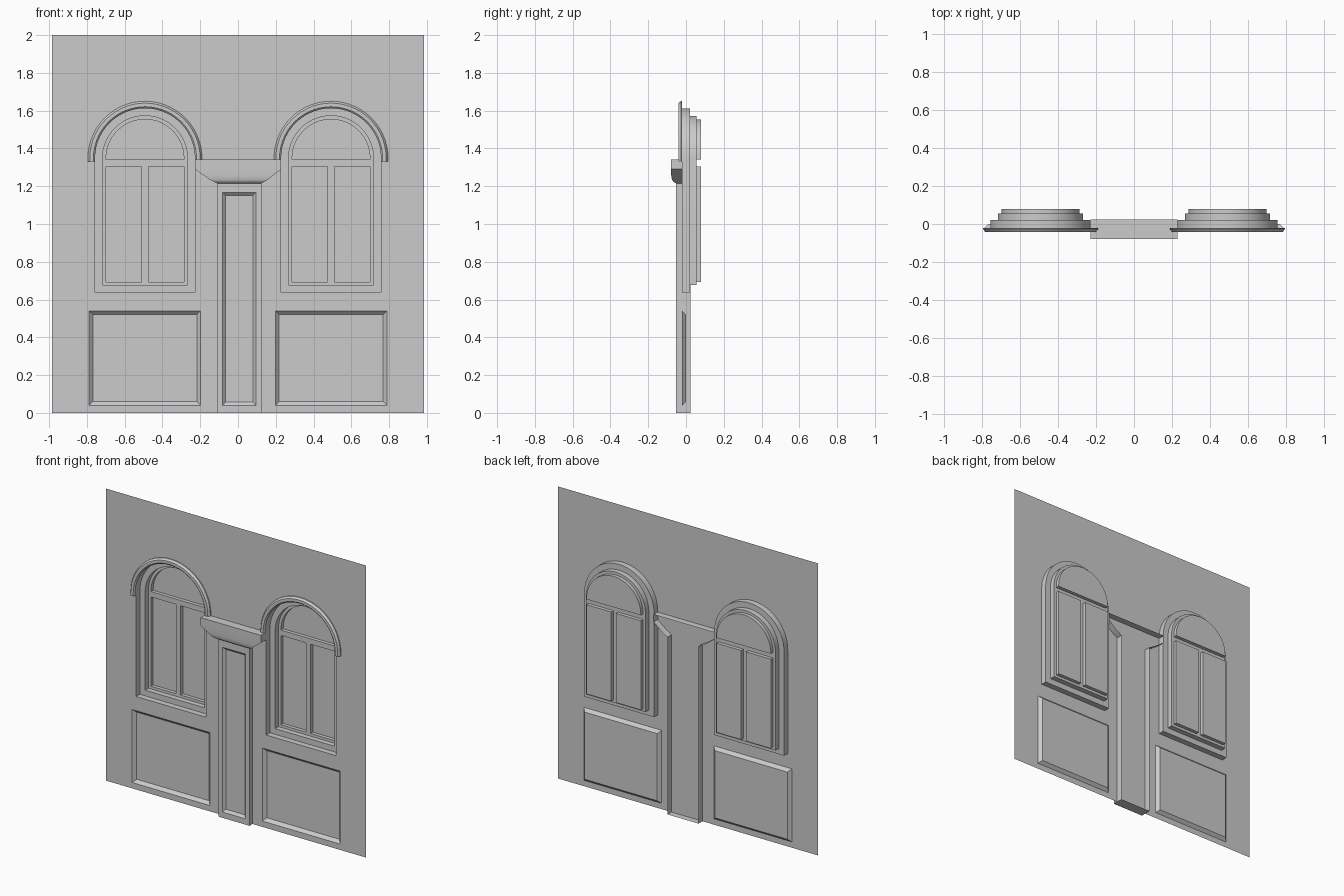
import bpy, bmesh, math

if "Cube" in bpy.data.objects:
    bpy.data.objects.remove(bpy.data.objects["Cube"])

WALL_Y = -0.02      # wall sheet plane
SPRING = 1.348      # height where the arches begin
WIN_X = 0.4925      # window centre offset
SEG = 28


def ring(bm, pts, y):
    return [bm.verts.new((x, y, z)) for x, z in pts]


def loft(bm, a, b, closed=True):
    n = len(a)
    for i in range(n if closed else n - 1):
        j = (i + 1) % n
        bm.faces.new((a[i], a[j], b[j], b[i]))


def fill(bm, *loops):
    # planar fill of an outer loop with holes
    edges = []
    for lp in loops:
        for i, v in enumerate(lp):
            w = lp[(i + 1) % len(lp)]
            edges.append(bm.edges.get((v, w)) or bm.edges.new((v, w)))
    bmesh.ops.triangle_fill(bm, edges=edges, use_beauty=True, normal=(0, -1, 0))


def rect(x0, x1, z0, z1):
    return [(x0, z0), (x1, z0), (x1, z1), (x0, z1)]


def arch(cx, r, z0):
    pts = [(cx - r, z0), (cx + r, z0)]
    for i in range(SEG + 1):
        a = math.pi * i / SEG
        pts.append((cx + r * math.cos(a), SPRING + r * math.sin(a)))
    return pts


def finish(bm, name):
    bmesh.ops.recalc_face_normals(bm, faces=bm.faces)
    if sum(f.normal.y * f.calc_area() for f in bm.faces) > 0:
        bmesh.ops.reverse_faces(bm, faces=bm.faces)
    me = bpy.data.meshes.new(name)
    bm.to_mesh(me)
    bm.free()
    ob = bpy.data.objects.new(name, me)
    bpy.context.collection.objects.link(ob)
    bpy.ops.object.select_all(action='DESELECT')
    ob.select_set(True)
    bpy.context.view_layer.objects.active = ob
    bpy.ops.object.shade_smooth_by_angle(angle=math.radians(30))
    return ob


# wall sheet with window openings and bevelled recessed panels
bm = bmesh.new()
holes = []
for s in (-1, 1):
    holes.append(ring(bm, arch(s * WIN_X, 0.2645, 0.637), WALL_Y))
    cx = s * 0.493
    outer = ring(bm, rect(cx - 0.295, cx + 0.295, 0.04, 0.54), WALL_Y)
    inner = ring(bm, rect(cx - 0.275, cx + 0.275, 0.06, 0.52), 0.0)
    loft(bm, outer, inner)
    bm.faces.new(inner)
    holes.append(outer)
fill(bm, ring(bm, rect(-0.985, 0.985, 0, 2), WALL_Y), *holes)
finish(bm, "wall")

for side, s in (("left", -1), ("right", 1)):
    cx = s * WIN_X
    # stepped window recess with fanlight and two casement panes
    bm = bmesh.new()
    a0 = ring(bm, arch(cx, 0.2645, 0.637), WALL_Y)
    a1 = ring(bm, arch(cx, 0.2645, 0.637), 0.02)
    b1 = ring(bm, arch(cx, 0.225, 0.676), 0.02)
    b2 = ring(bm, arch(cx, 0.225, 0.676), 0.056)
    loft(bm, a0, a1)
    loft(bm, a1, b1)
    loft(bm, b1, b2)
    panes = [arch(cx, 0.206, 1.342),
             rect(cx - 0.206, cx - 0.018, 0.694, 1.305),
             rect(cx + 0.018, cx + 0.206, 0.694, 1.305)]
    fronts = []
    for p in panes:
        f, b = ring(bm, p, 0.056), ring(bm, p, 0.08)
        loft(bm, f, b)
        bm.faces.new(b)
        fronts.append(f)
    fill(bm, b2, *fronts)
    finish(bm, "window_" + side)

    # arched hood moulding
    bm = bmesh.new()
    prof = [(0.302, WALL_Y), (0.302, -0.027), (0.292, -0.041),
            (0.273, -0.041), (0.2645, -0.033), (0.2645, WALL_Y)]
    path = [(0, 1.33)] + [(math.pi * i / SEG, SPRING) for i in range(SEG + 1)]
    path.append((math.pi, 1.33))
    rows = [[bm.verts.new((cx + r * math.cos(a), y, z + r * math.sin(a)))
             for r, y in prof] for a, z in path]
    for p, q in zip(rows, rows[1:]):
        loft(bm, p, q, closed=False)
    bm.faces.new(rows[0])
    bm.faces.new(rows[-1])
    finish(bm, "hood_moulding_" + side)

# open-backed pilaster shaft with recessed front panel
XL, XR, YF, YB, TOP = -0.111, 0.124, -0.053, 0.023, 1.215
bm = bmesh.new()
front = ring(bm, rect(XL, XR, 0, TOP), YF)
back = ring(bm, rect(XL, XR, 0, TOP), YB)
for i, j in ((3, 0), (0, 1), (1, 2)):   # left side, bottom, right side
    bm.faces.new((front[i], front[j], back[j], back[i]))
po = ring(bm, rect(XL + 0.03, XR - 0.03, 0.04, 1.168), YF)
pi_ = ring(bm, rect(XL + 0.045, XR - 0.045, 0.057, 1.152), YF + 0.015)
loft(bm, front, po)
loft(bm, po, pi_)
bm.faces.new(pi_)
finish(bm, "pilaster_shaft")

# flared open-backed capital: (height, flare fraction, front y)
bm = bmesh.new()
rows = []
for z, t, y in ((TOP, 0, YF), (1.222, 0.12, -0.065), (1.234, 0.32, -0.074),
                (1.255, 0.57, -0.078), (1.29, 1, -0.079), (1.342, 1, -0.079)):
    xl, xr = XL + (-0.228 - XL) * t, XR + (0.228 - XR) * t
    rows.append([bm.verts.new((x, yy, z)) for x, yy in
                 ((xl, 0.025), (xl, y), (xr, y), (xr, 0.025))])
for p, q in zip(rows, rows[1:]):
    loft(bm, p, q, closed=False)
bm.faces.new(rows[-1])
finish(bm, "pilaster_capital")
